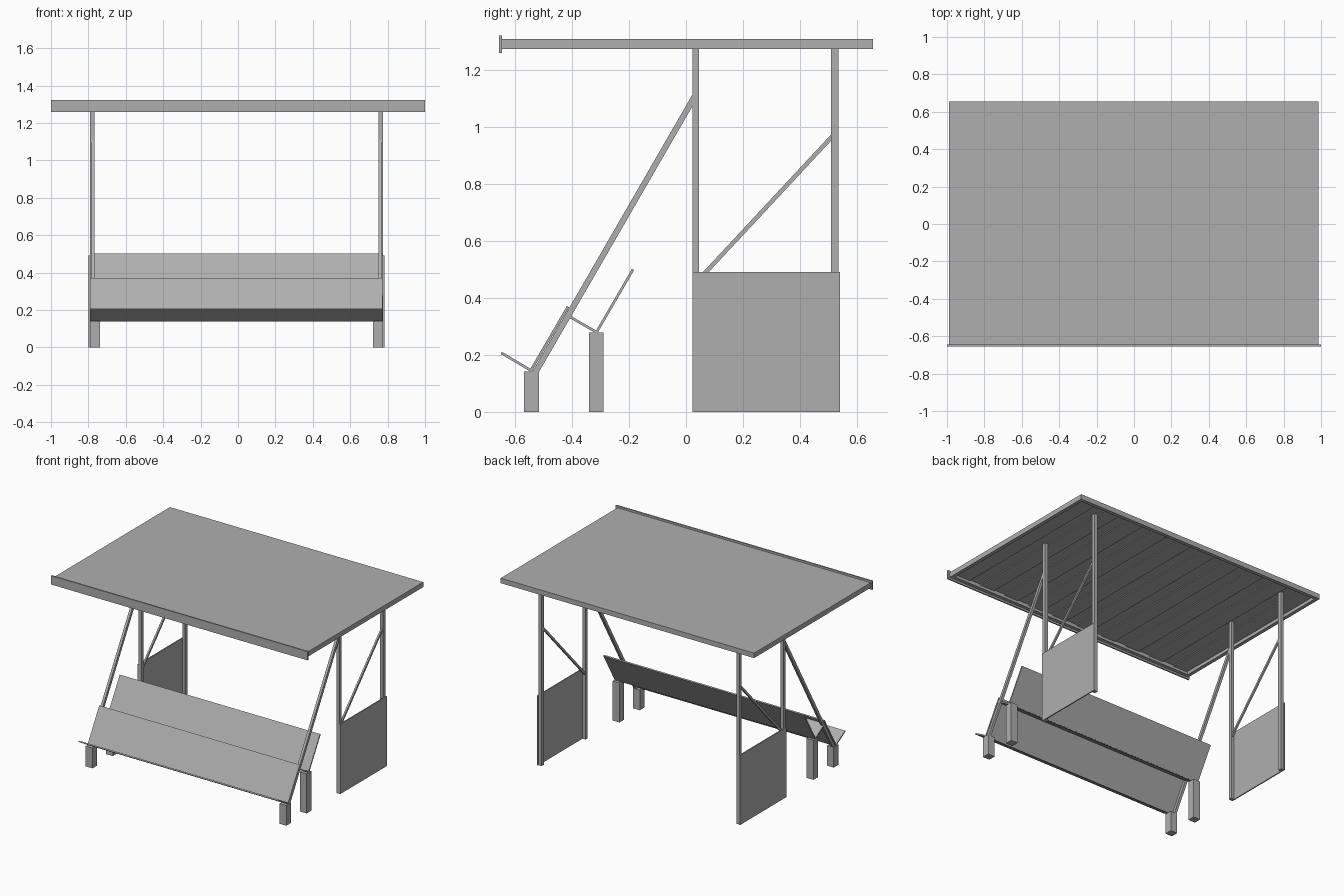
import bpy, bmesh, math
from mathutils import Vector

if "Cube" in bpy.data.objects:
    bpy.data.objects.remove(bpy.data.objects["Cube"])

CX = -0.008  # centre line of the shelter frame

grey = bpy.data.materials.new("dark_grey")
grey.diffuse_color = (0.43, 0.43, 0.43, 1)
grey.use_nodes = True
grey.node_tree.nodes["Principled BSDF"].inputs["Base Color"].default_value = grey.diffuse_color


def prism(name, pts, x0, x1):
    """Extrude a (y, z) profile along x."""
    bm = bmesh.new()
    f = bm.faces.new([bm.verts.new((x0, y, z)) for y, z in pts])
    r = bmesh.ops.extrude_face_region(bm, geom=[f])
    vs = [v for v in r["geom"] if isinstance(v, bmesh.types.BMVert)]
    bmesh.ops.translate(bm, vec=(x1 - x0, 0, 0), verts=vs)
    bmesh.ops.recalc_face_normals(bm, faces=bm.faces[:])
    me = bpy.data.meshes.new(name)
    bm.to_mesh(me)
    bm.free()
    me.materials.append(grey)
    ob = bpy.data.objects.new(name, me)
    bpy.context.collection.objects.link(ob)
    return ob


def box(name, x0, x1, y0, y1, z0, z1):
    return prism(name, [(y0, z0), (y1, z0), (y1, z1), (y0, z1)], x0, x1)


def plate(name, a, b, t, x0, x1):
    """Thin board with one long edge from a to b and thickness t to its left."""
    a, b = Vector(a), Vector(b)
    d = (b - a).normalized()
    n = Vector((-d.y, d.x)) * t
    return prism(name, [a, b, b + n, a + n], x0, x1)


# Roof: top sheet, perimeter frame, underside ribs, front fascia
box("roof_sheet", -0.99, 0.987, -0.645, 0.655, 1.298, 1.308)
box("roof_edge_left", -0.99, -0.965, -0.645, 0.655, 1.273, 1.298)
box("roof_edge_right", 0.962, 0.987, -0.645, 0.655, 1.273, 1.298)
box("roof_edge_front", -0.965, 0.962, -0.645, -0.62, 1.273, 1.298)
box("roof_edge_back", -0.965, 0.962, 0.63, 0.655, 1.273, 1.298)
for i in range(10):
    x = -0.9 + i * 0.2
    box(f"roof_rib_{i + 1}", x - 0.06, x + 0.055, -0.62, 0.63, 1.291, 1.298)
box("roof_fascia", -1.0, 1.0, -0.655, -0.645, 1.26, 1.322)

# Benches: seat and back boards forming two tilted V shapes
BX0, BX1 = -0.79, 0.773
plate("front_seat", (-0.542, 0.14), (-0.65, 0.204), -0.009, BX0, BX1)
plate("front_backrest", (-0.541, 0.143), (-0.41, 0.368), 0.009, BX0, BX1)
plate("rear_seat", (-0.315, 0.276), (-0.424, 0.339), -0.009, BX0, BX1)
plate("rear_backrest", (-0.31, 0.278), (-0.182, 0.498), 0.009, BX0, BX1)

# Side frames, left and right
for label, s in (("left", -1), ("right", 1)):
    def span(inner, outer):
        return sorted((CX + s * inner, CX + s * outer))

    post = span(0.76, 0.783)
    box(f"{label}_front_post", *post, 0.022, 0.046, 0, 1.298)
    box(f"{label}_back_post", *post, 0.509, 0.535, 0, 1.298)
    box(f"{label}_side_panel", *span(0.783, 0.791), 0.022, 0.54, 0, 0.492)
    # long strut from the bench up to the front post
    prism(f"{label}_long_strut",
          [(-0.539, 0.142), (-0.515, 0.142), (0.022, 1.072), (0.022, 1.113)],
          *span(0.76, 0.778))
    # thin brace between the posts
    prism(f"{label}_thin_brace",
          [(0.046, 0.455), (0.509, 0.952), (0.509, 0.974), (0.046, 0.477)],
          *span(0.764, 0.776))
    # bench legs
    leg = span(0.73, 0.783)
    box(f"{label}_front_leg", *leg, -0.568, -0.516, 0, 0.142)
    box(f"{label}_rear_leg", *leg, -0.341, -0.29, 0, 0.279)
